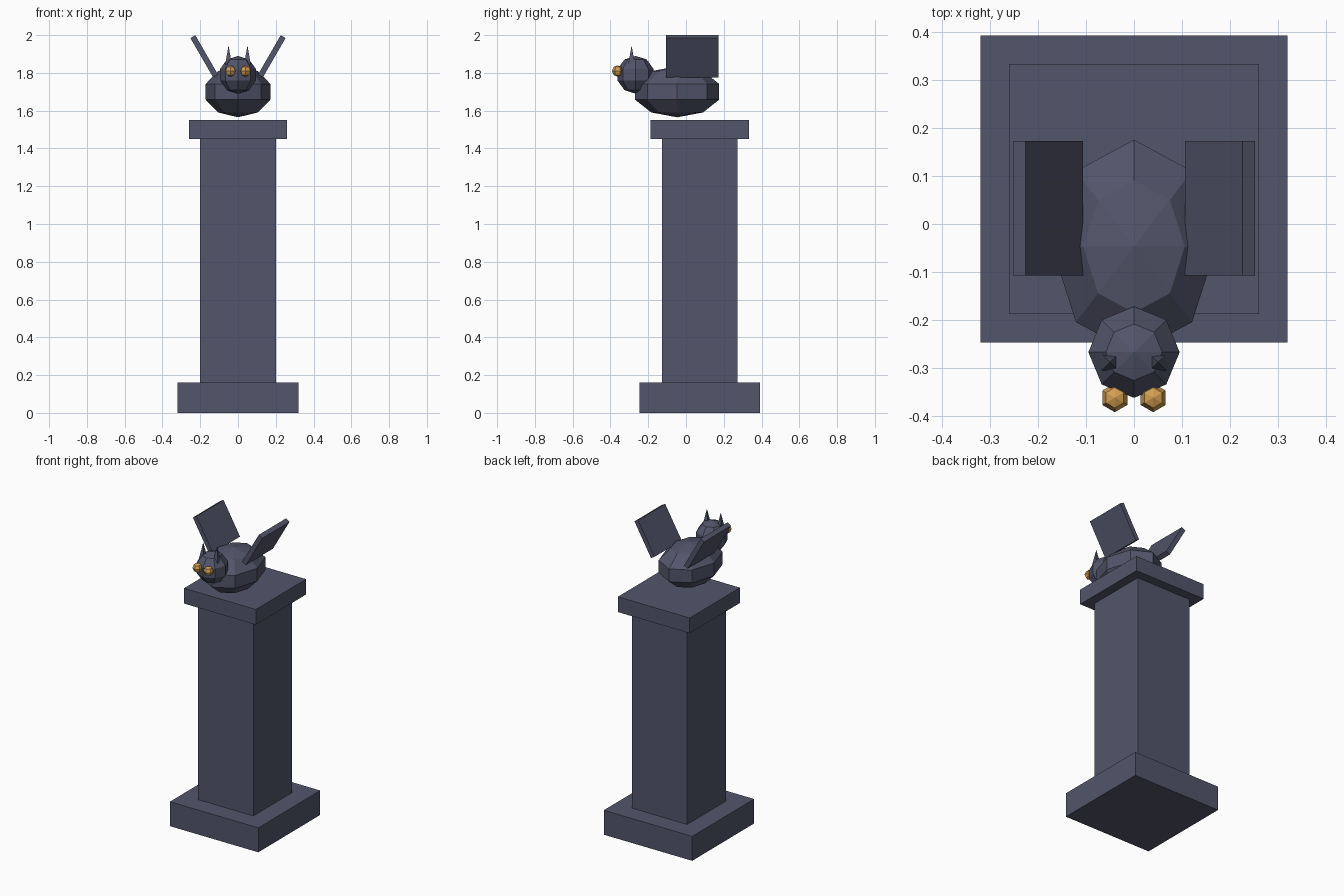
import bpy, bmesh
from math import radians
from mathutils import Matrix, Vector

cube = bpy.data.objects.get("Cube")
if cube:
    bpy.data.objects.remove(cube, do_unlink=True)


def material(name, colour):
    m = bpy.data.materials.new(name)
    m.use_nodes = True
    m.diffuse_color = colour
    bsdf = next(n for n in m.node_tree.nodes if n.type == 'BSDF_PRINCIPLED')
    bsdf.inputs["Base Color"].default_value = colour
    return m


STONE = material("slate stone", (0.085, 0.092, 0.145, 1))
AMBER = material("amber", (0.66, 0.35, 0.085, 1))


def finish(bm, name, mat, location):
    mesh = bpy.data.meshes.new(name)
    bmesh.ops.recalc_face_normals(bm, faces=bm.faces)
    bm.to_mesh(mesh)
    bm.free()
    mesh.materials.append(mat)
    obj = bpy.data.objects.new(name, mesh)
    obj.location = location
    bpy.context.collection.objects.link(obj)
    return obj


def box(name, size, location, tilt=0):
    bm = bmesh.new()
    bmesh.ops.create_cube(bm, size=1)
    bm.transform(Matrix.Rotation(tilt, 4, 'Y') @ Matrix.Diagonal((*size, 1)))
    return finish(bm, name, STONE, location)


def ball(name, radii, location, segments, rings, mat=STONE):
    bm = bmesh.new()
    bmesh.ops.create_uvsphere(bm, u_segments=segments, v_segments=rings, radius=1)
    bm.transform(Matrix.Diagonal((*radii, 1)))
    return finish(bm, name, mat, location)


def ear(name, location):
    bm = bmesh.new()
    bmesh.ops.create_cone(bm, cap_ends=True, segments=4, radius1=0.025,
                          radius2=0, depth=0.1)
    # Turn the square base parallel to the axes
    base = min(bm.verts, key=lambda v: v.co.z)
    if min(abs(base.co.x), abs(base.co.y)) < 0.005:
        bm.transform(Matrix.Rotation(radians(45), 4, 'Z'))
    bmesh.ops.remove_doubles(bm, verts=bm.verts, dist=0.0001)
    return finish(bm, name, STONE, location)


# Pedestal, set slightly behind the statue
PY = 0.073
box("pedestal_base", (0.64, 0.64, 0.16), (0, PY, 0.08))
box("pedestal_column", (0.4, 0.4, 1.29), (0, PY, 0.805))
box("pedestal_cap", (0.52, 0.52, 0.1), (0, PY, 1.5))

# Crouching statue
ball("body", (0.18, 0.234, 0.135), (0, -0.047, 1.7), 8, 5)
ball("head", (0.1, 0.1, 0.1), (0, -0.267, 1.79), 8, 5)

# Paired parts
for side, s in (("left", 1), ("right", -1)):
    box(side + "_wing", (0.03, 0.28, 0.24), (s * 0.179, 0.033, 1.888), s * radians(30))
    ear(side + "_ear", (s * 0.05, -0.288, 1.895))
    ball(side + "_eye", (0.03, 0.03, 0.03), (s * 0.04, -0.362, 1.81), 6, 4, AMBER)
